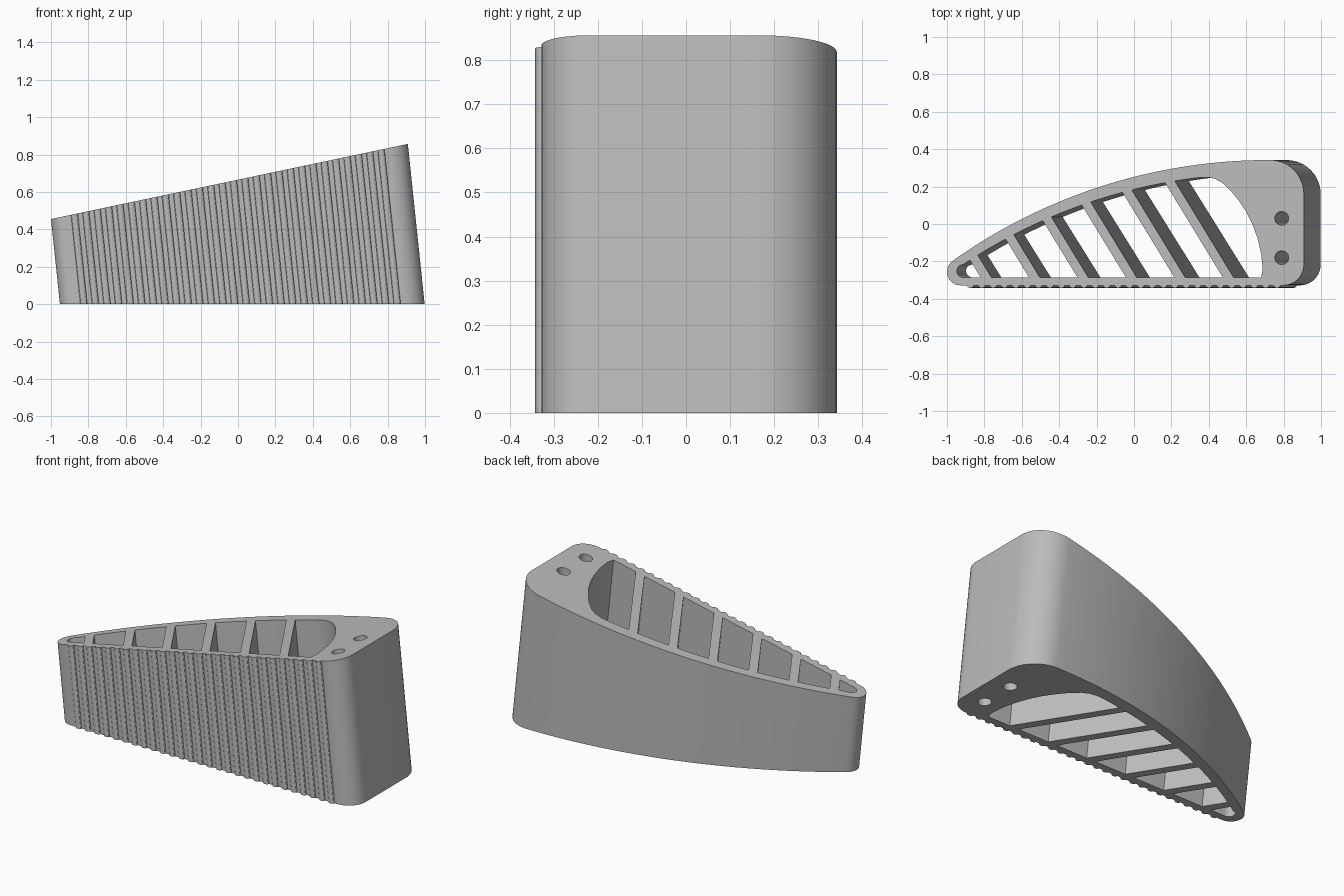
import bpy, bmesh
from math import sin, cos, pi, radians, sqrt

cube = bpy.data.objects.get("Cube")
if cube:
    bpy.data.objects.remove(cube, do_unlink=True)

FRONT, INNER_FRONT, LEAN, BAR_SLOPE = -0.328, -0.286, 0.105, 0.61


def arc(cx, cy, r, a0, a1, n):
    """Points on a circular arc, angles in degrees."""
    return [(cx + r * cos(radians(a0 + (a1 - a0) * i / n)),
             cy + r * sin(radians(a0 + (a1 - a0) * i / n))) for i in range(n + 1)]


def back_y(x):
    """Curved back of the wedge."""
    return 0.342 - 2.92 + sqrt(2.92 ** 2 - (0.72 - x) ** 2)


def top_z(x):
    return 0.6655 + 0.2105 * x


def ridges(x0, x1, count):
    """Rounded grip ribs along the front wall."""
    pitch = (x1 - x0) / count
    pts = []
    for i in range(count):
        cx = x0 + (i + 0.5) * pitch
        for k in range(7):
            a = pi * k / 6
            pts.append((cx - 0.3 * pitch * cos(a), FRONT - 0.014 * sin(a)))
    return pts


def clip(poly, lo, hi):
    """Keep the part of a polygon between two slanted bar edges."""
    def u(p):
        return p[0] + BAR_SLOPE * (p[1] - INNER_FRONT)
    for limit, sign in ((lo, 1), (hi, -1)):
        out = []
        for a, b in zip(poly, poly[1:] + poly[:1]):
            da, db = sign * (u(a) - limit), sign * (u(b) - limit)
            if da >= 0:
                out.append(a)
            if da * db < 0:
                t = da / (da - db)
                out.append((a[0] + t * (b[0] - a[0]), a[1] + t * (b[1] - a[1])))
        poly = out
    return poly


# Outer outline: rounded tip, ribbed front, rounded heel, curved back
outline = arc(-0.928, -0.256, 0.072, 125, 270, 14)
outline += ridges(-0.905, 0.795, 28)
outline += arc(0.798, -0.218, 0.11, -90, 0, 10)
outline += arc(0.728, 0.162, 0.18, 0, 90, 12)
outline += [(x, back_y(x)) for x in [0.72 - 1.68 * i / 40 for i in range(1, 41)]]

# Inner cavity with a rounded tip and a scooped heel end
cavity = arc(-0.912, -0.251, 0.035, 125, 270, 8)
cavity += [(0.68, INNER_FRONT), (0.688, -0.24), (0.68, -0.16), (0.66, -0.075),
           (0.635, -0.005), (0.6, 0.065), (0.56, 0.125), (0.515, 0.18),
           (0.47, 0.222), (0.43, 0.243), (0.39, 0.25)]
cavity += [(x, back_y(x) - 0.067 - 0.008 * x) for x in [0.35 - 1.26 * i / 30 for i in range(31)]]

# Slanted bars divide the cavity into cells
bar_right = [-0.762 + 0.259 * i for i in range(6)]
starts = [-2] + bar_right
ends = [r - 0.058 for r in bar_right] + [2]
loops = [outline] + [clip(cavity, a, b) for a, b in zip(starts, ends)]

# Two screw holes through the heel
loops += [arc(0.79, y, 0.037, 0, 345, 23) for y in (0.03, -0.18)]

# Fill the section, then extrude it along the lean up to the sloping top
bm = bmesh.new()
for pts in loops:
    vs = [bm.verts.new((x, y, 0)) for x, y in pts]
    for a, b in zip(vs, vs[1:] + vs[:1]):
        bm.edges.new((a, b))
bmesh.ops.remove_doubles(bm, verts=bm.verts[:], dist=0.0005)
bmesh.ops.triangle_fill(bm, edges=bm.edges[:], use_beauty=True, use_dissolve=False)
base = bm.verts[:]
ext = bmesh.ops.extrude_face_region(bm, geom=bm.faces[:], use_keep_orig=True)
for v in [g for g in ext["geom"] if isinstance(g, bmesh.types.BMVert)]:
    v.co.z = top_z(v.co.x)
for v in base:
    v.co.x += LEAN * top_z(v.co.x)
bmesh.ops.recalc_face_normals(bm, faces=bm.faces[:])
mesh = bpy.data.meshes.new("ribbed_wedge")
bm.to_mesh(mesh)
bm.free()

# Plain grey material
grey = bpy.data.materials.new("plain_grey")
grey.use_nodes = True
colour = (0.5, 0.5, 0.5, 1)
grey.diffuse_color = colour
for node in grey.node_tree.nodes:
    if node.type == "BSDF_PRINCIPLED":
        node.inputs["Base Color"].default_value = colour
mesh.materials.append(grey)

wedge = bpy.data.objects.new("ribbed_wedge", mesh)
bpy.context.collection.objects.link(wedge)
bpy.ops.object.select_all(action="DESELECT")
wedge.select_set(True)
bpy.context.view_layer.objects.active = wedge
bpy.ops.object.shade_smooth_by_angle(angle=radians(28))
